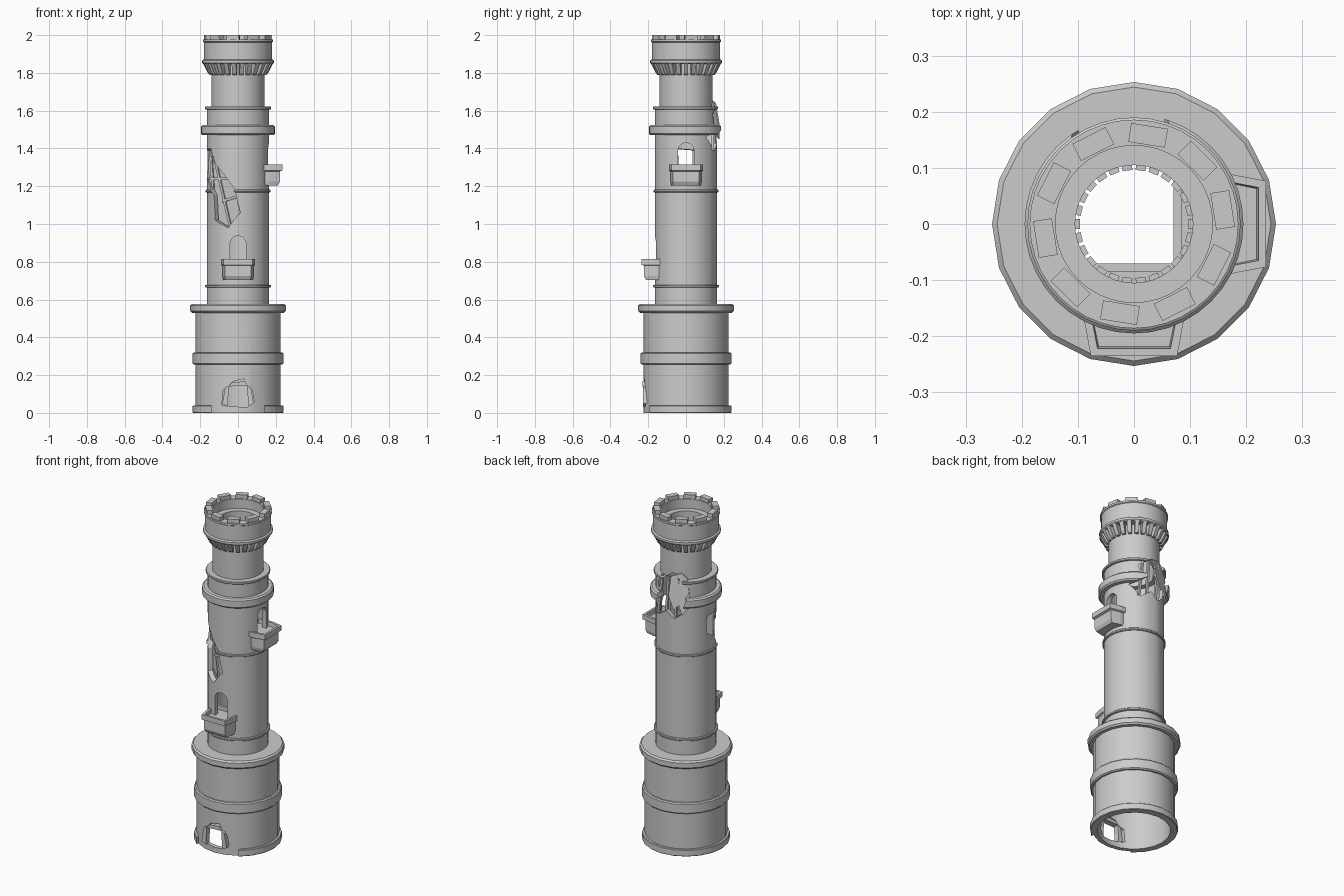
import bpy, bmesh
from math import cos, sin, pi, radians

if "Cube" in bpy.data.objects:
    bpy.data.objects.remove(bpy.data.objects["Cube"])


def finish(name, bm):
    bmesh.ops.recalc_face_normals(bm, faces=bm.faces)
    me = bpy.data.meshes.new(name)
    bm.to_mesh(me)
    bm.free()
    ob = bpy.data.objects.new(name, me)
    bpy.context.collection.objects.link(ob)
    return ob


def bridge(bm, loops, closed=False):
    """Skin consecutive vertex loops with quads."""
    n = len(loops[0])
    pairs = list(zip(loops, loops[1:])) + ([(loops[-1], loops[0])] if closed else [])
    for a, b in pairs:
        for i in range(n):
            j = (i + 1) % n
            bm.faces.new((a[i], a[j], b[j], b[i]))


def lathe(name, profile, seg=20):
    """Spin a closed (radius, z) section round the tower axis."""
    bm = bmesh.new()
    loops = [[bm.verts.new((r * cos(2 * pi * i / seg), r * sin(2 * pi * i / seg), z))
              for i in range(seg)] for r, z in profile]
    bridge(bm, loops, True)
    return finish(name, bm)


def band(name, r, z0, z1, inner, b=0.006, seg=20):
    """Ring moulding with softened outer edges."""
    return lathe(name, [(inner, z0), (r - b, z0), (r, z0 + b), (r, z1 - b), (r - b, z1), (inner, z1)], seg)


def polar(r, t, z, deg):
    a = radians(deg)
    return (r * cos(a) - t * sin(a), r * sin(a) + t * cos(a), z)


def prism(name, outline, deg, r0, r1, slope=0.0, zc=0.0):
    """Extrude a (tangent, z) outline radially; slope leans it."""
    bm = bmesh.new()
    loops = [[bm.verts.new(polar(r + slope * (z - zc), t, z, deg)) for t, z in outline] for r in (r0, r1)]
    bridge(bm, loops)
    for lp in loops:
        bm.faces.new(lp)
    return finish(name, bm)


def rect(w, z0, z1):
    return [(-w, z0), (w, z0), (w, z1), (-w, z1)]


def arch(w, z0, zs):
    return [(-w, z0), (w, z0)] + [(w * cos(pi * i / 10), zs + w * sin(pi * i / 10)) for i in range(11)]


def cut(cutter, targets):
    cutter.hide_render = True
    for ob in targets:
        m = ob.modifiers.new("cut", 'BOOLEAN')
        m.operation, m.solver, m.object = 'DIFFERENCE', 'EXACT', cutter
        bpy.context.view_layer.objects.active = ob
        bpy.ops.object.modifier_apply(modifier=m.name)
    bpy.data.objects.remove(cutter)


def balcony(name, deg, z):
    """Lofted tray that runs through the wall."""
    bm = bmesh.new()
    loops = []
    for rin, rout, hin, hout, dz in [(.08, .212, .078, .066, 0), (.075, .222, .082, .07, .02),
                                     (.075, .222, .082, .07, .075), (.07, .235, .09, .077, .08),
                                     (.07, .235, .09, .077, .11), (.085, .222, .076, .065, .11),
                                     (.085, .218, .074, .063, .085)]:
        plan = [(rin, -hin), (.165, -hin), (rout, -hout), (rout, hout), (.165, hin), (rin, hin)]
        loops.append([bm.verts.new(polar(r, t, z + dz, deg)) for r, t in plan])
    bridge(bm, loops)
    bm.faces.new(loops[0])
    bm.faces.new(loops[-1])
    return finish(name, bm)


# Tower shells
base = lathe("base_wall", [(.225, 0), (.225, .55), (.2, .55), (.2, 0)])
shaft = lathe("shaft_wall", [(.165, .56), (.165, 1.612), (.138, 1.612), (.138, .56)], 40)
neck = lathe("neck_wall", [(.14, 1.60), (.14, 1.86), (.105, 1.86), (.105, 1.60)], 40)

# Ring mouldings
plinth = band("plinth", .24, 0, .04, .21, .003)
base_band = band("base_band", .24, .255, .32, .215)
cornice = band("cornice", .253, .53, .577, .138, .009)
low_ring = band("low_ring", .175, .664, .678, .15, .003, 40)
mid_ring = band("mid_ring", .173, 1.168, 1.182, .15, .003, 40)
collar = band("collar", .195, 1.47, 1.525, .15, .008, 40)
top_ring = band("top_ring", .176, 1.607, 1.622, .12, .003, 40)

# Parapet with inner walkway
parapet = lathe("parapet", [(.105, 1.848), (.185, 1.848), (.19, 1.853), (.19, 1.866), (.181, 1.872),
                            (.181, 1.962), (.186, 1.966), (.186, 1.977), (.14, 1.977), (.14, 1.92),
                            (.105, 1.92)], 40)

# Ragged doorway at the foot
cut(prism("plinth_cut", rect(.14, -.01, .06), -90, .1, .3), [plinth])
cut(prism("door_cut", [(-.085, .04), (-.08, .12), (-.05, .14), (-.03, .165), (.03, .18), (.045, .15),
                       (.075, .12), (.085, .06), (.05, .03), (-.05, .035)], -90, .1, .3), [base])
for s, side in ((-1, "left"), (1, "right")):
    prism("door_post_" + side, [(s * .083, .05), (s * .055, .035), (s * .048, .145), (s * .068, .135)],
          -90, .195, .228)
prism("door_lintel", [(-.05, .14), (.05, .145), (.035, .168), (-.03, .16)], -90, .195, .23)

# Arched windows and balconies
cut(prism("window_cut_front", arch(.042, .77, .895), -90, .05, .3), [shaft])
cut(prism("window_cut_right", arch(.042, 1.27, 1.388), 0, .05, .3), [shaft])
balcony("balcony_front", -90, .704)
balcony("balcony_right", 0, 1.204)

# Breach low on the front left, with its torn panel and struts
cut(prism("breach_cut_front", [(-.145, 1.39), (-.06, 1.40), (-.02, 1.32), (.04, 1.26), (.09, 1.19),
                               (.115, 1.06), (.06, .98), (-.02, 1.02), (-.03, 1.15), (-.08, 1.22),
                               (-.145, 1.29)], -130, .03, .3), [shaft, mid_ring])
prism("torn_panel_front", [(-.11, 1.36), (-.07, 1.38), (.015, 1.26), (.075, 1.19), (.11, 1.06),
                           (.03, .98), (-.075, 1.03), (-.105, 1.23)], -122, .114, .122)
for i, (ta, za, tb, zb) in enumerate([(-.09, 1.36, -.065, 1.03), (-.07, 1.36, .03, .99),
                                      (-.1, 1.24, .02, 1.24), (-.02, 1.12, .09, 1.15)]):
    dt, dz = (.007, 0) if abs(za - zb) > .1 else (0, .007)
    prism(f"strut_front_{i}", [(ta - dt, za - dz), (tb - dt, zb - dz), (tb + dt, zb + dz), (ta + dt, za + dz)],
          -122, .118, .13)

# Breach high on the back, with its leaning panel and struts
cut(prism("breach_cut_back", [(-.135, 1.46), (-.07, 1.5), (-.1, 1.58), (-.05, 1.62), (0, 1.655), (.06, 1.64),
                              (.1, 1.53), (.07, 1.43), (.02, 1.39), (-.03, 1.43), (-.09, 1.385)],
          95, .03, .3), [shaft, neck, collar, top_ring])
prism("torn_panel_back", [(-.05, 1.64), (.01, 1.66), (.045, 1.63), (.055, 1.55), (.035, 1.52), (.055, 1.48),
                          (.02, 1.42), (0, 1.48), (-.03, 1.45), (-.06, 1.53)], 112, .158, .166, -.15, 1.54)
for i, (ta, tb) in enumerate(((-.085, -.055), (-.03, -.015), (.03, .05))):
    prism(f"strut_back_{i}", [(ta - .007, 1.39), (ta + .007, 1.39), (tb + .007, 1.63), (tb - .007, 1.63)],
          90, .135, .148)

# Corbels under the parapet
for k in range(26):
    bm = bmesh.new()
    sec = [(.096, 1.79), (.152, 1.79), (.16, 1.80), (.186, 1.852), (.096, 1.852)]
    loops = [[bm.verts.new(polar(r, s * .011 * (.5 + r / .32), z, k * 360 / 26)) for r, z in sec]
             for s in (-1, 1)]
    bridge(bm, loops)
    for lp in loops:
        bm.faces.new(lp)
    finish(f"corbel_{k}", bm)

# Merlons
for k in range(10):
    prism(f"merlon_{k}", rect(.033, 1.97, 2.0), 9 + 36 * k, .143, .177)

# Smooth the round parts, keep edges crisp
bpy.ops.object.select_all(action='DESELECT')
for ob in (base, shaft, neck, plinth, base_band, cornice, low_ring, mid_ring, collar, top_ring, parapet):
    ob.select_set(True)
    bpy.context.view_layer.objects.active = ob
bpy.ops.object.shade_smooth_by_angle(angle=radians(30))
